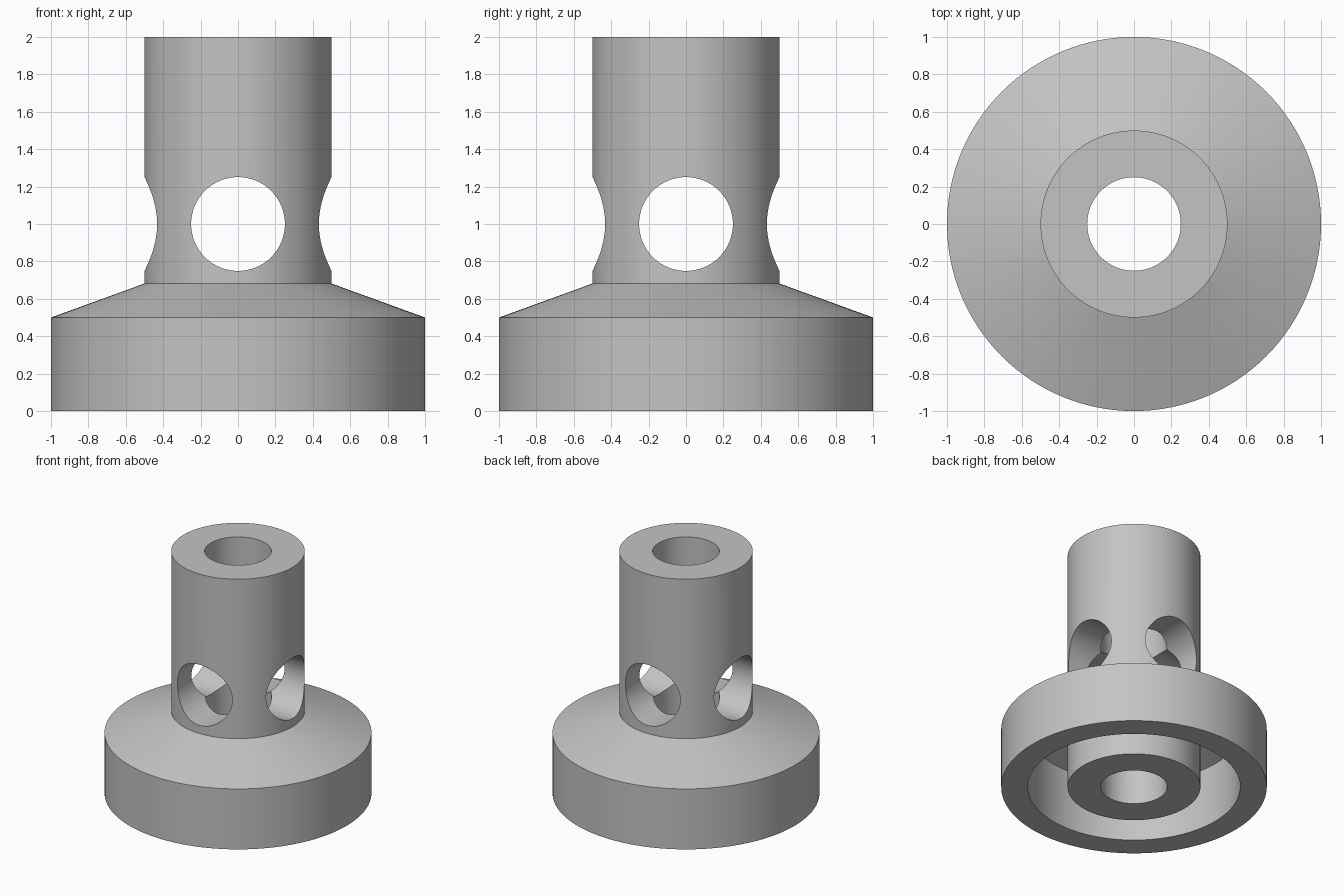
import bpy
import bmesh
from math import pi, radians, tan
from mathutils import Matrix

cube = bpy.data.objects.get("Cube")
if cube:
    bpy.data.objects.remove(cube, do_unlink=True)

SEGMENTS = 128
BORE, TUBE, GROOVE, RIM = 0.25, 0.5, 0.8, 1.0   # radii
SKIRT, TOP, HOLE_Z = 0.5, 2.0, 1.0              # heights
SLOPE = tan(radians(20))

metal = bpy.data.materials.new("plain grey")
metal.use_nodes = True
grey = (0.55, 0.55, 0.55, 1)
metal.diffuse_color = grey
metal.node_tree.nodes["Principled BSDF"].inputs["Base Color"].default_value = grey


def add_object(name, bm):
    bmesh.ops.recalc_face_normals(bm, faces=bm.faces)
    mesh = bpy.data.meshes.new(name)
    bm.to_mesh(mesh)
    bm.free()
    mesh.materials.append(metal)
    obj = bpy.data.objects.new(name, mesh)
    bpy.context.collection.objects.link(obj)
    return obj


def lathe(name, profile):
    """Revolve a closed (radius, height) outline around z."""
    bm = bmesh.new()
    verts = [bm.verts.new((r, 0, z)) for r, z in profile]
    edges = [bm.edges.new((v, verts[i - 1])) for i, v in enumerate(verts)]
    bmesh.ops.spin(bm, geom=verts + edges, cent=(0, 0, 0), axis=(0, 0, 1),
                   angle=2 * pi, steps=SEGMENTS, use_merge=True)
    bmesh.ops.remove_doubles(bm, verts=bm.verts, dist=1e-5)
    return add_object(name, bm)


def cross_cutter(name, axis):
    bm = bmesh.new()
    bmesh.ops.create_cone(bm, cap_ends=True, segments=96, radius1=BORE + 0.0006,
                          radius2=BORE + 0.0006, depth=1.5,
                          matrix=Matrix.Translation((0, 0, HOLE_Z))
                          @ Matrix.Rotation(pi / 2, 4, axis))
    obj = add_object(name, bm)
    obj.hide_render = True
    return obj


# Bored tube with a sloped skirt and a ring groove open underneath
body = lathe("tube_with_flared_base", [
    (BORE, 0), (TUBE, 0),
    (TUBE, SKIRT + (GROOVE - TUBE) * SLOPE), (GROOVE, SKIRT),
    (GROOVE, 0), (RIM, 0), (RIM, SKIRT),
    (TUBE, SKIRT + (RIM - TUBE) * SLOPE), (TUBE, TOP), (BORE, TOP)])

# Two crossing holes through the tube
cutters = [cross_cutter("cross_hole_cutter_" + a.lower(), a) for a in "XY"]
for cutter in cutters:
    cut = body.modifiers.new(cutter.name, 'BOOLEAN')
    cut.operation = 'DIFFERENCE'
    cut.solver = 'EXACT'
    cut.object = cutter

# Apply the cuts so the hole rims can be marked sharp
bpy.context.view_layer.update()
graph = bpy.context.evaluated_depsgraph_get()
result = bpy.data.meshes.new_from_object(body.evaluated_get(graph))
body.modifiers.clear()
body.data = result
for cutter in cutters:
    bpy.data.objects.remove(cutter, do_unlink=True)

bpy.ops.object.select_all(action='DESELECT')
body.select_set(True)
bpy.context.view_layer.objects.active = body
bpy.ops.object.shade_smooth_by_angle(angle=radians(15))
